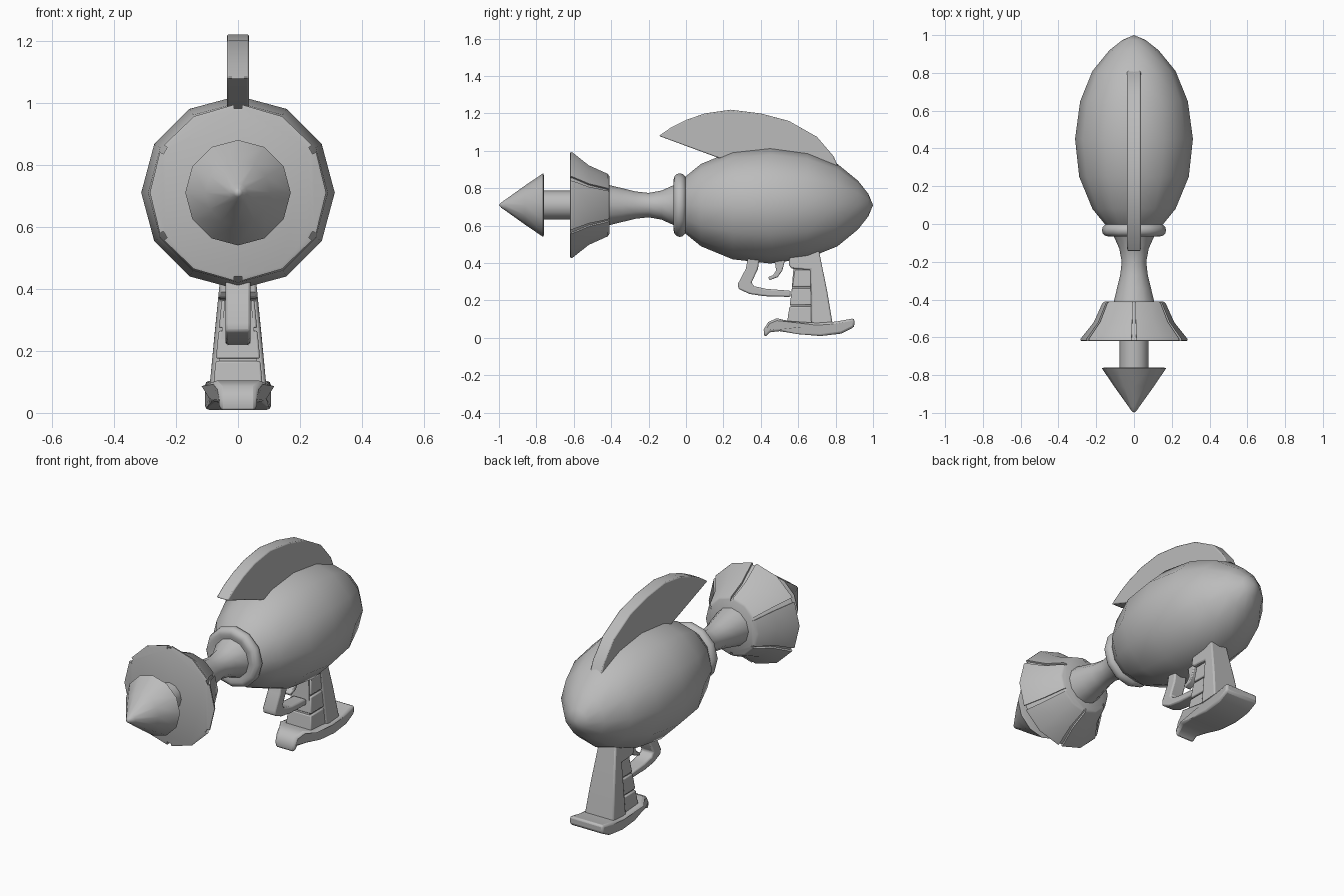
import bpy, bmesh, math

if "Cube" in bpy.data.objects:
    bpy.data.objects.remove(bpy.data.objects["Cube"])

AXIS_Z = 0.71
grey = bpy.data.materials.new("plain grey")
grey.diffuse_color = (0.5, 0.5, 0.5, 1)
grey.use_nodes = True
grey.node_tree.nodes["Principled BSDF"].inputs["Base Color"].default_value = grey.diffuse_color


def finish(name, bm, bevel=0.0):
    """Turn a bmesh into a smooth-shaded object with sharp edges kept."""
    bmesh.ops.remove_doubles(bm, verts=bm.verts, dist=1e-5)
    bmesh.ops.recalc_face_normals(bm, faces=bm.faces)
    mesh = bpy.data.meshes.new(name)
    bm.to_mesh(mesh)
    bm.free()
    mesh.materials.append(grey)
    ob = bpy.data.objects.new(name, mesh)
    bpy.context.collection.objects.link(ob)
    bpy.ops.object.select_all(action='DESELECT')
    ob.select_set(True)
    bpy.context.view_layer.objects.active = ob
    bpy.ops.object.shade_smooth_by_angle(angle=math.radians(40))
    if bevel:
        mod = ob.modifiers.new("soft edges", 'BEVEL')
        mod.width = bevel
        mod.segments = 2
        mod.limit_method = 'ANGLE'
        mod.angle_limit = math.radians(50)
    return ob


TWELVE = [(math.radians(30 * i), 0.0) for i in range(12)]


def lathe(name, profile, spokes=TWELVE):
    """Spin (y, radius) points about the barrel axis; spokes are (angle, inset)."""
    bm = bmesh.new()
    rings = [[bm.verts.new((max(r - d, 0) * math.cos(a), y,
                            AXIS_Z + max(r - d, 0) * math.sin(a)))
              for a, d in spokes] for y, r in profile]
    n = len(spokes)
    for a, b in zip(rings, rings[1:]):
        for i in range(n):
            j = (i + 1) % n
            bm.faces.new((a[i], a[j], b[j], b[i]))
    for ring, (y, r) in ((rings[0], profile[0]), (rings[-1], profile[-1])):
        if r > 0:
            bm.faces.new(ring)
    bmesh.ops.dissolve_degenerate(bm, dist=1e-6, edges=bm.edges)
    return finish(name, bm)


def slab(name, outline, half, bevel=0.008):
    """Side outline of (y, z) points, given thickness by half(y, z)."""
    bm = bmesh.new()
    sides = [[bm.verts.new((s * half(y, z), y, z)) for y, z in outline] for s in (-1, 1)]
    for side in sides:
        bm.faces.new(side)
    n = len(outline)
    for i in range(n):
        j = (i + 1) % n
        bm.faces.new((sides[0][i], sides[0][j], sides[1][j], sides[1][i]))
    return finish(name, bm, bevel)


# Egg-shaped body, collar and waisted barrel
lathe("body", [(-0.02, 0.13), (0.0, 0.155), (0.08, 0.22), (0.25, 0.29), (0.45, 0.312),
               (0.65, 0.285), (0.81, 0.22), (0.92, 0.13), (0.975, 0.06), (1.0, 0)])
lathe("collar", [(-0.033 - 0.033 * math.cos(math.radians(t)),
                  0.137 + 0.033 * math.sin(math.radians(t))) for t in range(-30, 211, 30)])
lathe("barrel", [(-0.03, 0.125), (-0.07, 0.105), (-0.13, 0.078), (-0.2, 0.065),
                 (-0.27, 0.073), (-0.34, 0.09), (-0.43, 0.112)])

# Flared muzzle with six narrow grooves
spokes = []
for i in range(12):
    a = math.radians(30 * i)
    if i % 2:
        spokes += [(a - 0.045, 0), (a - 0.045, 0.013), (a + 0.045, 0.013), (a + 0.045, 0)]
    else:
        spokes.append((a, 0))
lathe("muzzle_flare", [(-0.41, 0.155), (-0.418, 0.167), (-0.52, 0.213),
                       (-0.607, 0.282), (-0.617, 0.284), (-0.62, 0.276)], spokes)

# Emitter rod and pointed tip
lathe("emitter_rod", [(-0.78, 0.077), (-0.6, 0.077)])
lathe("emitter_tip", [(-0.76, 0.16), (-0.764, 0.17), (-0.86, 0.105),
                      (-0.965, 0.03), (-0.988, 0.014), (-1.0, 0)])

# Dorsal fin
slab("fin", [(-0.145, 1.08), (-0.08, 1.125), (0.0, 1.165), (0.1, 1.2), (0.24, 1.22),
             (0.4, 1.2), (0.55, 1.16), (0.7, 1.075), (0.79, 0.97), (0.835, 0.86),
             (0.7, 0.88), (0.45, 0.93), (0.18, 0.96)], lambda y, z: 0.036, 0.006)


# Grip: back block, grooved front pads and the core behind the grooves
def grip_half(y, z):
    return 0.093 - 0.1 * max(z - 0.08, 0)


slab("grip", [(0.555, 0.46), (0.55, 0.39), (0.565, 0.37), (0.665, 0.365), (0.67, 0.07),
              (0.785, 0.07), (0.755, 0.25), (0.71, 0.47)], grip_half)
slab("grip_core", [(0.575, 0.38), (0.55, 0.07), (0.68, 0.07), (0.68, 0.38)],
     lambda y, z: grip_half(y, z) - 0.022, 0)
for k, (lo, hi) in enumerate(((0.07, 0.167), (0.175, 0.265), (0.273, 0.363))):
    slab(f"grip_pad_{k + 1}", [(0.54 + 0.15 * (lo - 0.08), lo), (0.675, lo),
                               (0.675, hi), (0.54 + 0.15 * (hi - 0.08), hi)],
         lambda y, z: grip_half(y, z) - 0.012, 0.006)

# Curved butt plate, narrowing toward its front lip
slab("butt_plate", [(0.42, 0.003), (0.415, 0.045), (0.44, 0.085), (0.485, 0.105),
                    (0.55, 0.09), (0.7, 0.08), (0.8, 0.087), (0.9, 0.105), (0.9, 0.058),
                    (0.83, 0.023), (0.72, 0.01), (0.6, 0.02), (0.5, 0.036), (0.45, 0.03)],
     lambda y, z: 0.06 + 0.046 * min(max((y - 0.44) / 0.11, 0), 1), 0.012)

# Trigger guard and trigger
slab("trigger_guard", [(0.335, 0.45), (0.32, 0.37), (0.278, 0.29), (0.28, 0.262),
                       (0.34, 0.235), (0.42, 0.223), (0.56, 0.219), (0.56, 0.252),
                       (0.43, 0.262), (0.365, 0.276), (0.35, 0.295), (0.385, 0.37),
                       (0.395, 0.45)], lambda y, z: 0.04)
slab("trigger", [(0.47, 0.44), (0.482, 0.36), (0.465, 0.335), (0.44, 0.325), (0.445, 0.308),
                 (0.49, 0.325), (0.515, 0.36), (0.535, 0.44)], lambda y, z: 0.022, 0.005)
